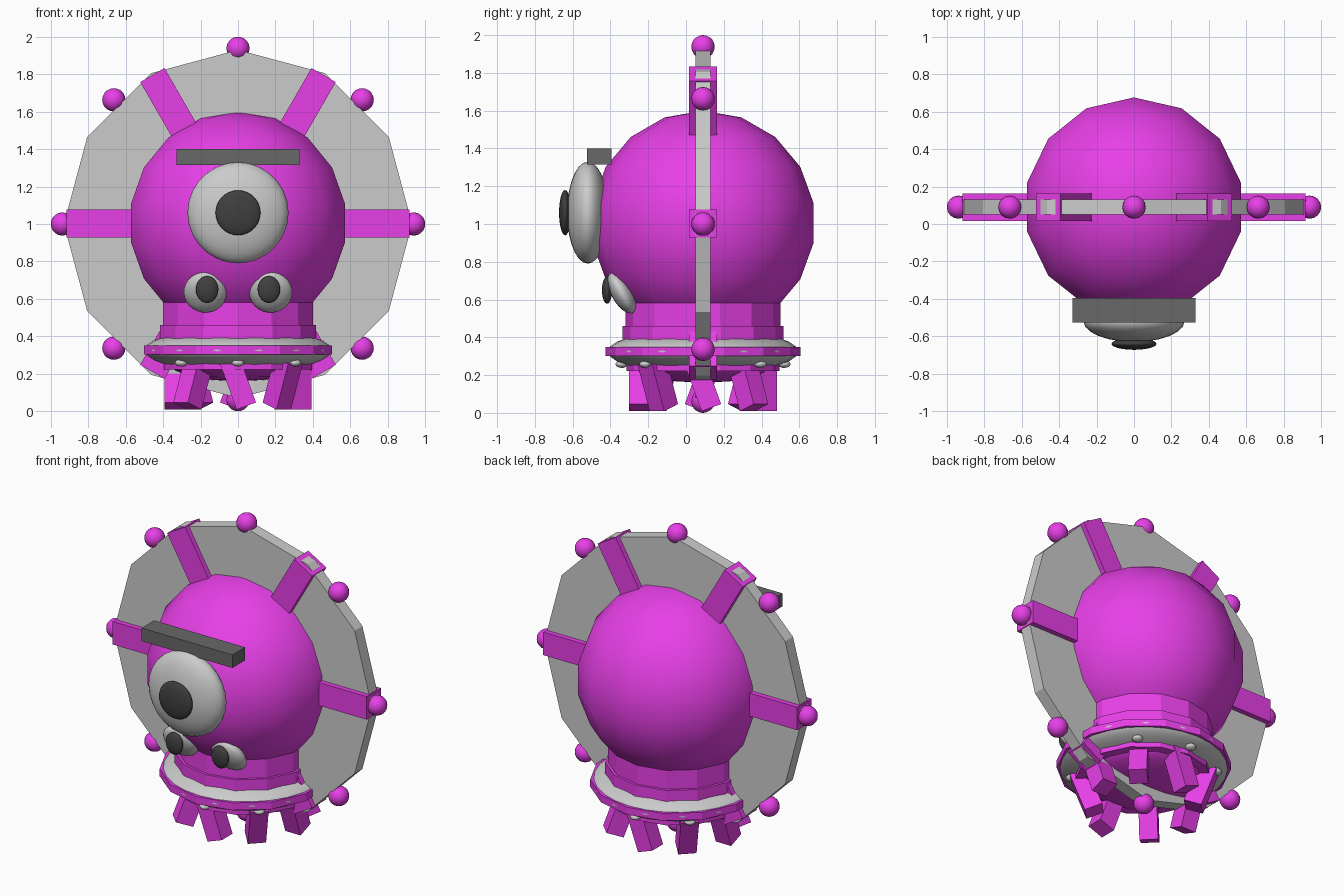
import bpy, math
from mathutils import Matrix, Vector

if "Cube" in bpy.data.objects:
    bpy.data.objects.remove(bpy.data.objects["Cube"])


def material(name, rgb):
    m = bpy.data.materials.new(name)
    m.diffuse_color = (*rgb, 1)
    m.use_nodes = True
    m.node_tree.nodes["Principled BSDF"].inputs["Base Color"].default_value = m.diffuse_color
    return m


PURPLE = material("purple", (0.8, 0.05, 0.8))
CHARCOAL = material("charcoal", (0.14, 0.14, 0.14))
BLACK = material("black", (0.05, 0.05, 0.05))
CY = 0.09  # depth of the body's axis


def finish(name, mat, smooth=False):
    ob = bpy.context.object
    ob.name = name
    if mat:
        ob.data.materials.append(mat)
    if smooth:
        bpy.ops.object.shade_smooth()
    return ob


def ball(name, loc, radii, mat=None, seg=24, rings=14, rot=(0, 0, 0)):
    bpy.ops.mesh.primitive_uv_sphere_add(segments=seg, ring_count=rings, radius=1,
                                         location=loc, rotation=rot)
    bpy.context.object.scale = radii
    return finish(name, mat, True)


def box(name, loc, size, mat, rot=(0, 0, 0)):
    bpy.ops.mesh.primitive_cube_add(size=1, location=loc, rotation=rot)
    bpy.context.object.scale = size
    return finish(name, mat)


def drum(name, radius, z0, z1, mat, sides=14):
    bpy.ops.mesh.primitive_cylinder_add(vertices=sides, radius=radius, depth=z1 - z0,
                                        location=(0, CY, (z0 + z1) / 2))
    return finish(name, mat)


# Head
ball("head", (0, CY, 1.005), (0.595,) * 3, PURPLE, 14, 9)

# Upright twelve-sided disc behind the face
bpy.ops.mesh.primitive_cylinder_add(vertices=12, radius=0.93, depth=0.08,
                                    location=(0, CY, 1.0), rotation=(math.pi / 2, 0, 0))
finish("disc", None)

# Three bars through the disc make six spokes
for i in range(3):
    box(f"spoke_bar_{i}", (0, CY, 1.003), (1.83, 0.146, 0.15), PURPLE,
        (0, math.radians(60 * i), 0))

# Eight balls on the rim
for i in range(8):
    a = math.radians(45 * i)
    ball(f"rim_ball_{i}", (0.938 * math.cos(a), CY, 1 + 0.938 * math.sin(a)),
         (0.062,) * 3, PURPLE, 16, 10)

# Central eye and brow
ball("main_eye", (0, -0.52, 1.06), (0.27, 0.11, 0.27))
ball("main_pupil", (0, -0.64, 1.06), (0.12, 0.032, 0.12), BLACK)
box("brow", (0, -0.46, 1.357), (0.655, 0.13, 0.085), CHARCOAL)

# Pair of small lower eyes
for side, s in (("left", -1), ("right", 1)):
    ball(f"{side}_small_eye", (s * 0.175, -0.34, 0.635), (0.115, 0.055, 0.12), None,
         rot=(math.radians(29), 0, 0))
    ball(f"{side}_small_pupil", (s * 0.165, -0.418, 0.65), (0.06, 0.027, 0.072), BLACK)

# Neck, collar and saucer base
drum("neck", 0.41, 0.44, 0.60, PURPLE)
drum("collar", 0.427, 0.33, 0.46, PURPLE)
ball("saucer", (0, CY, 0.325), (0.505, 0.505, 0.12), None, 28, 14)
drum("saucer_flange", 0.515, 0.302, 0.35, PURPLE)
drum("lower_ring", 0.405, 0.222, 0.29, PURPLE)
ball("underside", (0, CY, 0.25), (0.37, 0.37, 0.09), PURPLE, 14, 8)

# Small lamps and leaning feet, eight of each around the base
for i in range(8):
    deg = 45 * i
    a = math.radians(deg)
    ball(f"lamp_{i}", (0.43 * math.cos(a), CY + 0.43 * math.sin(a), 0.258),
         (0.033, 0.033, 0.02), None, 12, 8)
    lean = math.radians(deg + 90 if i % 2 == 0 else 90 - deg)
    box(f"foot_{i}", (0.338 * math.cos(a), CY + 0.338 * math.sin(a), 0.15),
        (0.11, 0.11, 0.26), PURPLE, (0, math.radians(-20), lean))
